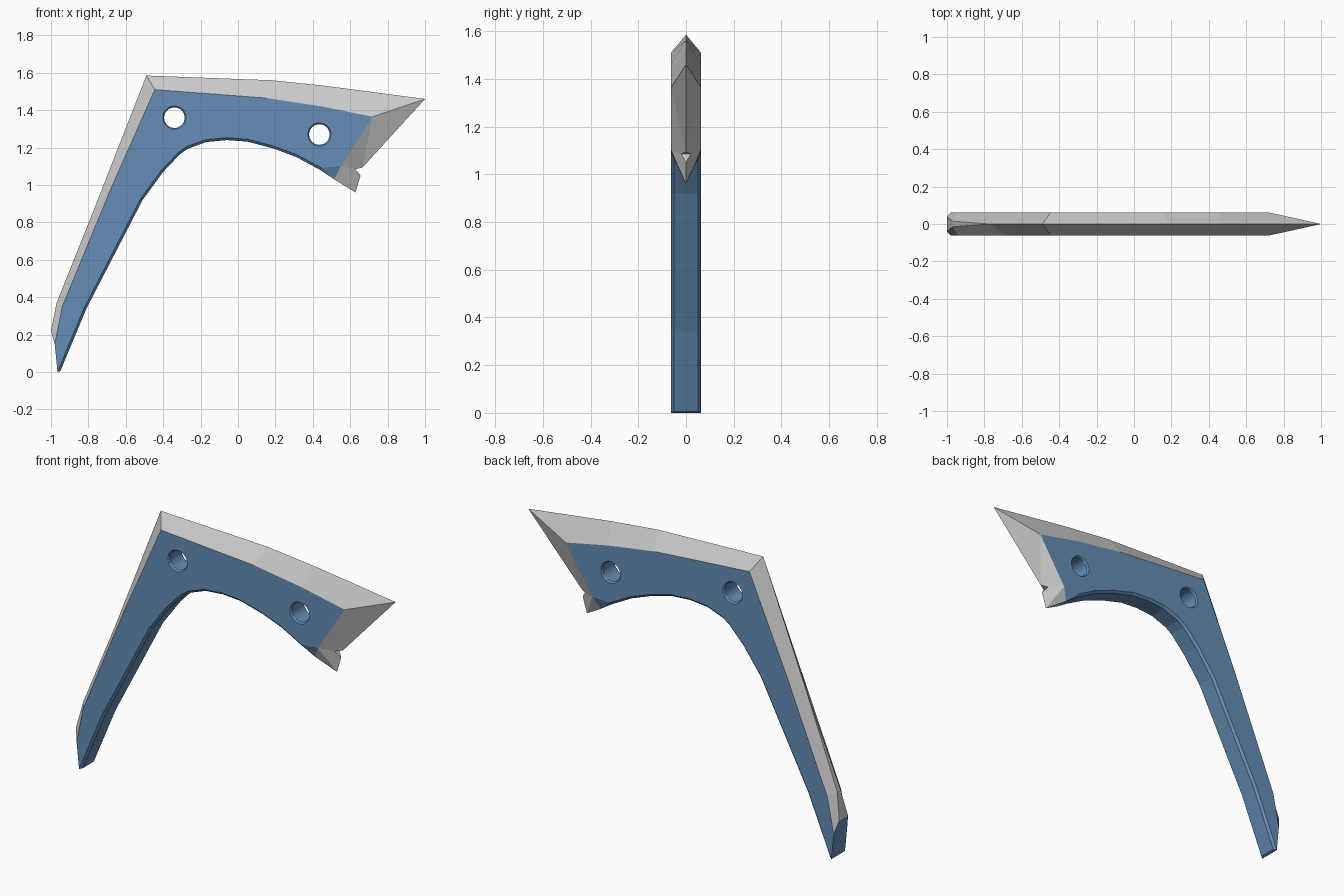
import bpy, bmesh
from math import cos, sin, tau
from mathutils import Vector

if "Cube" in bpy.data.objects:
    bpy.data.objects.remove(bpy.data.objects["Cube"])

T = 0.062  # half thickness
BLUE, GREY = 0, 1
bm = bmesh.new()
cache = {}


def vert(p, s=1):
    """Shared vertex at profile point (x, z, half-depth) on side s."""
    key = (round(p[0], 4), round(p[2] * s, 4), round(p[1], 4))
    if key not in cache:
        cache[key] = bm.verts.new(key)
    return cache[key]


def face(mat, *verts):
    vs = list(dict.fromkeys(verts))
    if len(vs) > 2:
        bm.faces.new(vs).material_index = mat


def loop_edges(vs):
    return [bm.edges.get((a, b)) or bm.edges.new((a, b))
            for a, b in zip(vs, vs[1:] + vs[:1])]


# Sharpened ridge, splitting into a flat back near the foot
ridge = [(1, 1.46, 0), (.47, 1.53, 0), (.18, 1.56, 0), (-.49, 1.585, 0),
         (-.77, .87, 0), (-.97, .37, .015), (-1, .22, .04)]
# Border between flat side and ridge
border = [(x, z, T) for x, z in [(.72, 1.365), (.45, 1.42), (.15, 1.465), (-.445, 1.51),
                                 (-.68, .98), (-.94, .35), (-.98, .15)]]
# Inner curve, from foot to head
inner = [(x, z, .05) for x, z in [
    (-.95, .005), (-.81, .34), (-.51, .92), (-.4, 1.07), (-.31, 1.165), (-.27, 1.193),
    (-.17, 1.23), (-.06, 1.24), (.05, 1.232), (.19, 1.195), (.31, 1.15), (.44, 1.08)]]
heel = (.515, 1.03, .036)
foot = (-.965, 0, T)
corner = (.55, 1.1, T)
notch_top, notch_in, notch_low = (.665, 1.093, 0), (.627, 1.085, .02), (.655, 1.05, 0)
barb = (.628, .96, 0)

# Chamfer line: inner curve offset into the flat side
rim = [foot]
pts = inner + [heel]
for a, b, c in zip(pts, pts[1:], pts[2:]):
    d = (Vector(c[:2]) - Vector(a[:2])).normalized()
    rim.append((b[0] - d.y * .013, b[1] + d.x * .013, T))

# Flat sides with two round holes
holes = [(-.34, 1.36), (.435, 1.27)]
N = 32


def ring(c, r, y):
    return [(c[0] + r * cos(tau * i / N), c[1] + r * sin(tau * i / N), y) for i in range(N)]


for s in (1, -1):
    edges = loop_edges([vert(p, s) for p in border + rim + [corner]])
    for c in holes:
        edges += loop_edges([vert(p, s) for p in ring(c, .062, T)])
    bmesh.ops.triangle_fill(bm, use_beauty=True, edges=edges, normal=(0, s, 0))

# Chamfered hole walls
for c in holes:
    wide, tight = ring(c, .062, T), ring(c, .055, .052)
    for i in range(N):
        j = (i + 1) % N
        for s in (1, -1):
            face(BLUE, vert(wide[i], s), vert(wide[j], s), vert(tight[j], s), vert(tight[i], s))
        face(BLUE, vert(tight[i]), vert(tight[j]), vert(tight[j], -1), vert(tight[i], -1))

# Sloped faces on both sides
for s in (1, -1):
    def side(mat, *ps):
        face(mat, *[vert(p, s) for p in ps])
    for i in range(len(ridge) - 1):
        side(GREY, ridge[i], ridge[i + 1], border[i + 1], border[i])
    for i in range(len(inner) - 1):
        side(BLUE, rim[i], rim[i + 1], inner[i + 1], inner[i])
    side(BLUE, rim[-1], heel, inner[-1])
    side(BLUE, rim[-1], corner, heel)
    side(GREY, border[0], ridge[0], notch_top)
    side(GREY, border[0], notch_top, notch_in, corner)
    side(GREY, corner, notch_in, notch_low, barb)
    side(GREY, corner, barb, heel)


# Faces spanning the thickness
def span(mat, a, b):
    face(mat, vert(a), vert(b), vert(b, -1), vert(a, -1))


for a, b in zip(ridge[4:], ridge[5:]):
    span(GREY, a, b)
for a, b in zip(pts, pts[1:]):
    span(BLUE, a, b)
span(BLUE, ridge[-1], border[-1])
span(BLUE, border[-1], foot)
span(BLUE, foot, inner[0])
span(GREY, heel, barb)
span(GREY, notch_top, notch_in)
span(GREY, notch_in, notch_low)
bmesh.ops.recalc_face_normals(bm, faces=bm.faces[:])

# Split into the blue body and the grey edge
blue = bpy.data.materials.new("blue")
blue.diffuse_color = (.13, .27, .47, 1)
blue.use_nodes = True
blue.node_tree.nodes["Principled BSDF"].inputs["Base Color"].default_value = blue.diffuse_color
for name, idx in (("body", BLUE), ("sharp_edge", GREY)):
    part = bm.copy()
    bmesh.ops.delete(part, geom=[f for f in part.faces if f.material_index != idx], context='FACES')
    for f in part.faces:
        f.material_index = 0
    mesh = bpy.data.meshes.new(name)
    part.to_mesh(mesh)
    part.free()
    if idx == BLUE:
        mesh.materials.append(blue)
    bpy.context.collection.objects.link(bpy.data.objects.new(name, mesh))
bm.free()
